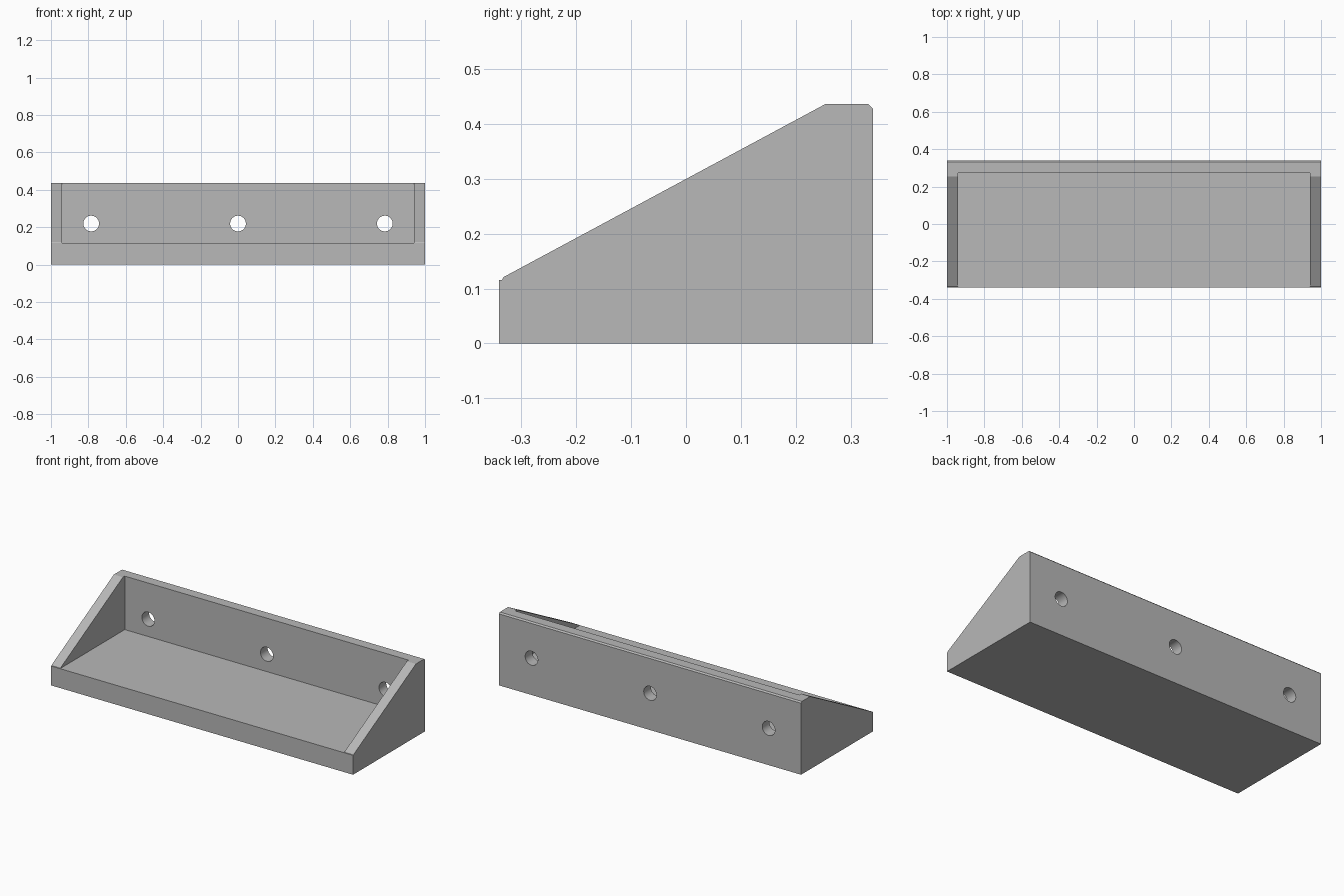
import bpy
import bmesh
import math
from mathutils import Matrix

cube = bpy.data.objects.get("Cube")
if cube:
    bpy.data.objects.remove(cube, do_unlink=True)

HALF_WIDTH, HALF_DEPTH, HEIGHT = 1.0, 0.34, 0.436
SIDE_WALL, FLOOR_TOP, BACK_WALL_FRONT = 0.06, 0.116, 0.272
HOLE_RADIUS, HOLE_Z, HOLE_X = 0.042, 0.22, 0.785

grey = bpy.data.materials.new("light_grey")
grey.use_nodes = True
grey.diffuse_color = (0.48, 0.48, 0.48, 1)
grey.node_tree.nodes["Principled BSDF"].inputs["Base Color"].default_value = grey.diffuse_color


def make_object(name, bm):
    bmesh.ops.recalc_face_normals(bm, faces=bm.faces)
    mesh = bpy.data.meshes.new(name)
    bm.to_mesh(mesh)
    bm.free()
    mesh.materials.append(grey)
    obj = bpy.data.objects.new(name, mesh)
    bpy.context.collection.objects.link(obj)
    return obj


def prism(name, profile, half_width):
    """Extrude a (y, z) profile symmetrically along x."""
    bm = bmesh.new()
    face = bm.faces.new([bm.verts.new((-half_width, y, z)) for y, z in profile])
    extruded = bmesh.ops.extrude_face_region(bm, geom=[face])["geom"]
    verts = [v for v in extruded if isinstance(v, bmesh.types.BMVert)]
    bmesh.ops.translate(bm, verts=verts, vec=(2 * half_width, 0, 0))
    return make_object(name, bm)


def cut(target, cutter):
    """Subtract the cutter from the target, then discard the cutter."""
    cutter.hide_render = True
    mod = target.modifiers.new("cut", "BOOLEAN")
    mod.operation, mod.solver, mod.object = "DIFFERENCE", "EXACT", cutter
    bpy.context.view_layer.objects.active = target
    bpy.ops.object.modifier_apply(modifier=mod.name)
    bpy.data.objects.remove(cutter, do_unlink=True)


# Sloping bracket body with a small front ledge and chamfered back edge
tray = prism("bracket_tray", [
    (-HALF_DEPTH, 0), (HALF_DEPTH, 0), (HALF_DEPTH, HEIGHT - 0.008),
    (HALF_DEPTH - 0.008, HEIGHT), (0.254, HEIGHT), (-0.332, 0.121),
    (-0.335, FLOOR_TOP), (-HALF_DEPTH, FLOOR_TOP)], HALF_WIDTH)

# Hollow between the side walls, open at the front and top
front, top = -HALF_DEPTH - 0.1, HEIGHT + 0.1
cut(tray, prism("hollow_cutter", [
    (front, FLOOR_TOP), (BACK_WALL_FRONT, FLOOR_TOP),
    (BACK_WALL_FRONT, top), (front, top)], HALF_WIDTH - SIDE_WALL))

# Screw holes through the back wall
for x in (-HOLE_X, 0, HOLE_X):
    bm = bmesh.new()
    bmesh.ops.create_cone(
        bm, cap_ends=True, segments=48, radius1=HOLE_RADIUS, radius2=HOLE_RADIUS, depth=0.2,
        matrix=Matrix.Translation((x, 0.31, HOLE_Z)) @ Matrix.Rotation(math.pi / 2, 4, "X"))
    cut(tray, make_object("hole_cutter", bm))

# Smooth hole walls with crisp edges elsewhere
bpy.ops.object.select_all(action="DESELECT")
tray.select_set(True)
bpy.context.view_layer.objects.active = tray
bpy.ops.object.shade_smooth_by_angle(angle=math.radians(20))
